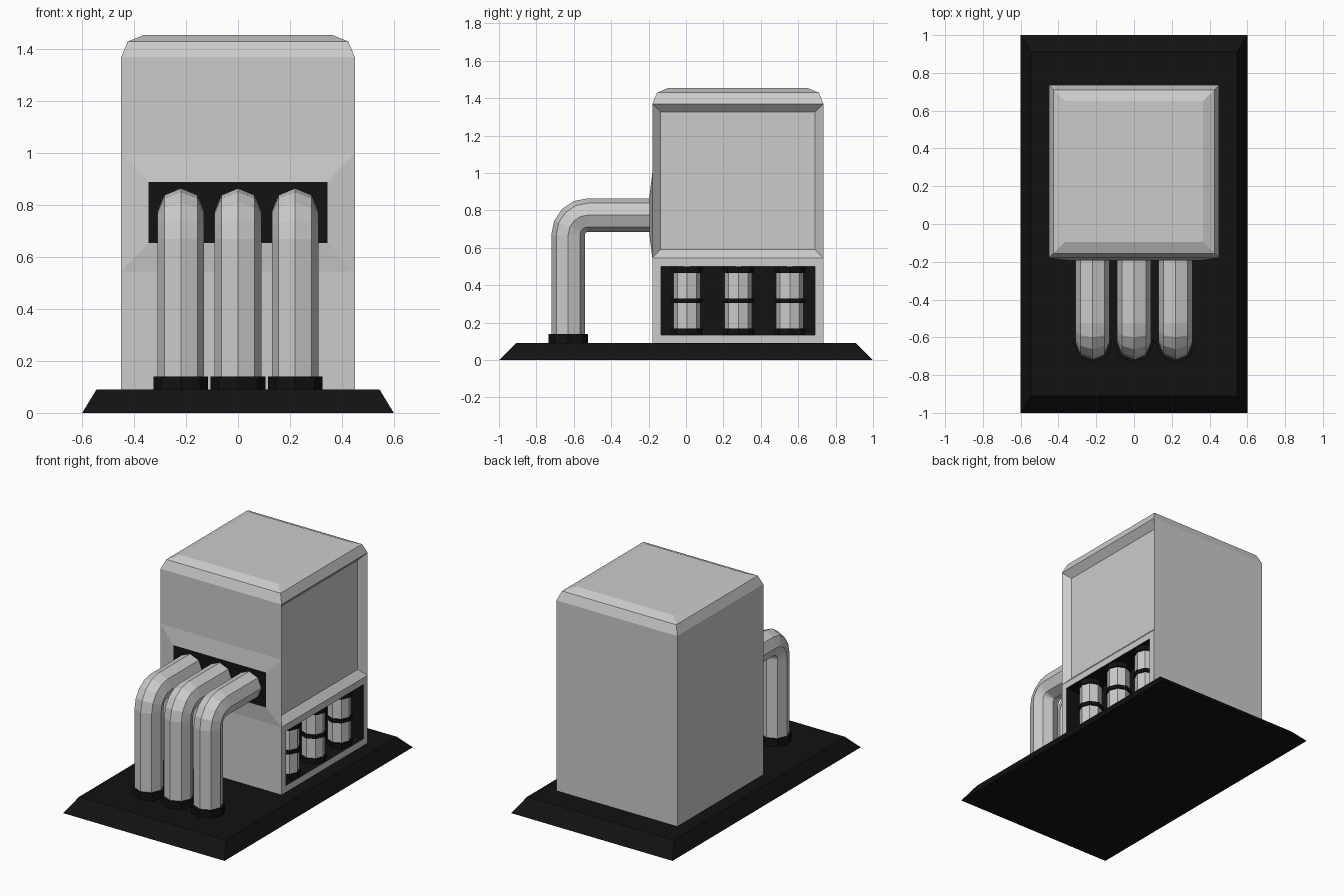
import bpy, bmesh
from math import sin, cos, pi

if "Cube" in bpy.data.objects:
    bpy.data.objects.remove(bpy.data.objects["Cube"])

black = bpy.data.materials.new("black")
black.diffuse_color = (0.006, 0.006, 0.006, 1)
black.use_nodes = True
black.node_tree.nodes["Principled BSDF"].inputs["Base Color"].default_value = black.diffuse_color
grey = bpy.data.materials.new("grey")
grey.diffuse_color = (0.8, 0.8, 0.8, 1)
grey.use_nodes = True
grey.node_tree.nodes["Principled BSDF"].inputs["Base Color"].default_value = grey.diffuse_color


def loft(rings):
    """Skin equal-length rings of points into a capped flat-faced bmesh."""
    bm = bmesh.new()
    loops = [[bm.verts.new(p) for p in ring] for ring in rings]
    n = len(loops[0])
    for a, b in zip(loops, loops[1:]):
        for i in range(n):
            j = (i + 1) % n
            bm.faces.new((a[i], a[j], b[j], b[i]))
    bm.faces.new(loops[0][::-1])
    bm.faces.new(loops[-1])
    bmesh.ops.recalc_face_normals(bm, faces=bm.faces[:])
    return bm


def finish(name, bm, *mats):
    me = bpy.data.meshes.new(name)
    bm.to_mesh(me)
    bm.free()
    for m in mats:
        me.materials.append(m)
    ob = bpy.data.objects.new(name, me)
    bpy.context.collection.objects.link(ob)
    return ob


def rect(hx, y0, y1, z):
    return [(-hx, y0, z), (hx, y0, z), (hx, y1, z), (-hx, y1, z)]


def octagon(x, y, z, r):
    return [(x + r * cos(i * pi / 4), y + r * sin(i * pi / 4), z) for i in range(8)]


def drum(name, x, y, z0, z1, r, mat):
    finish(name, loft([octagon(x, y, z0, r), octagon(x, y, z1, r)]), mat)


# Base slab with sloped edges
finish("base", loft([rect(0.6, -1, 1, 0), rect(0.545, -0.91, 0.91, 0.09)]), black)

# Housing with chamfered top
Y0, Y1 = -0.18, 0.735
bm = loft([rect(0.45 - d, Y0 + d, Y1 - d, z) for d, z in
           ((0, 0.09), (0, 0.545), (0, 1.37), (0.025, 1.43), (0.085, 1.455))])
right = [f for f in bm.faces if f.normal.x > 0.9]
lower = min(right, key=lambda f: f.calc_center_median().z)
upper = next(f for f in right if 0.9 < f.calc_center_median().z < 1.0)
# Sunken upper panel and deep black window on the right side
bmesh.ops.inset_individual(bm, faces=[upper], thickness=0.045, depth=-0.043,
                           use_even_offset=True)
bmesh.ops.inset_individual(bm, faces=[lower], thickness=0.045, depth=0,
                           use_even_offset=True)
walls = bmesh.ops.inset_individual(bm, faces=[lower], thickness=0.0001, depth=-0.17,
                                   use_even_offset=True)["faces"]
for f in walls + [lower]:
    f.material_index = 1
finish("housing", bm, grey, black)

# Raised pipe mount on the front, with a black plate
bm = loft([[(-hx, y, z0), (hx, y, z0), (hx, y, z1), (-hx, y, z1)]
           for hx, y, z0, z1 in ((0.45, Y0, 0.545, 1.0), (0.345, -0.194, 0.655, 0.89))])
for f in bm.faces:
    if f.normal.y < -0.999 and f.calc_area() < 0.3:
        f.material_index = 1 if abs(f.calc_center_median().y + 0.194) < 1e-4 else 0
finish("pipe_mount", bm, grey, black)

# Three bent octagonal pipes with floor collars
R, r, cy, cz = 0.105, 0.09, -0.525, 0.67
for x in (-0.22, 0, 0.22):
    stations = [(cy, 0.09 - cz, 0, R)]
    stations = [(0, 0.1 - cz, 0)] + [(0, 0, k * pi / 8) for k in range(5)] + [(0.36, 0, pi / 2)]
    rings = []
    for dy, dz, a in stations:
        ring = []
        for i in range(8):
            t = i * pi / 4
            d = R + r * sin(t)
            ring.append((x + r * cos(t), cy + dy - d * cos(a), cz + dz + d * sin(a)))
        rings.append(ring)
    finish("pipe", loft(rings), grey)
    drum("pipe_collar", x, cy - R, 0.085, 0.14, 0.105, black)

# Three banded cylinders inside the window
for y in (0.005, 0.28, 0.555):
    drum("cylinder", 0.365, y, 0.14, 0.495, 0.073, grey)
    for z0, z1 in ((0.136, 0.17), (0.305, 0.33), (0.465, 0.499)):
        drum("cylinder_band", 0.365, y, z0, z1, 0.083, black)
